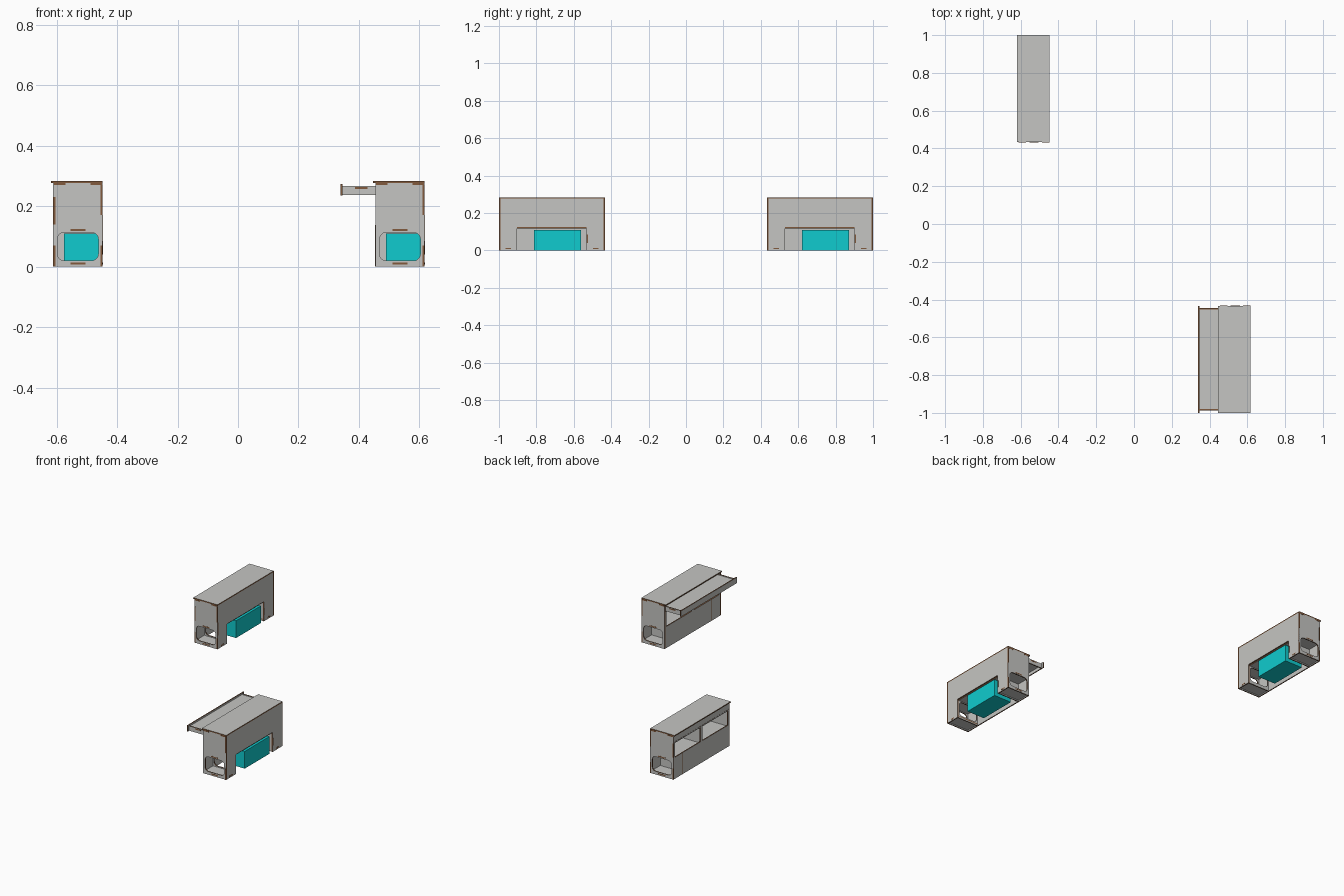
import bpy, bmesh, math
from mathutils import Vector

if "Cube" in bpy.data.objects:
    bpy.data.objects.remove(bpy.data.objects["Cube"])


def mat(name, c):
    m = bpy.data.materials.new(name)
    m.diffuse_color = (*c, 1)
    m.use_nodes = True
    m.node_tree.nodes["Principled BSDF"].inputs["Base Color"].default_value = m.diffuse_color
    return m


GREY = mat("grey board", (0.56, 0.56, 0.54))
BROWN = mat("burnt brown edge", (0.22, 0.10, 0.045))
TEAL = mat("teal", (0.005, 0.60, 0.62))
T = 0.007      # board thickness
D = 0.163      # cabinet depth along x
L = 0.567      # cabinet length along y
H = 0.277      # height below the lid


def rect(a, b, c, d, r=0):
    """Rectangle outline in board coordinates, with optional round corners."""
    if not r:
        return [(a, c), (b, c), (b, d), (a, d)]
    pts = []
    for k, (u, v) in enumerate([(b - r, d - r), (a + r, d - r), (a + r, c + r), (b - r, c + r)]):
        for i in range(6):
            t = math.pi / 2 * (k + i / 5)
            pts.append((u + r * math.cos(t), v + r * math.sin(t)))
    return pts


def board(name, axis, p0, p1, outline, holes=(), mats=(GREY, BROWN)):
    """Flat board across an axis: first colour on the faces, second on the cut edges."""
    def pos(u, v):
        return {'x': (p0, u, v), 'y': (u, p0, v), 'z': (u, v, p0)}[axis]
    n = Vector([float(axis == a) for a in 'xyz'])
    bm = bmesh.new()
    edges = []
    for loop in [outline, *holes]:
        vs = [bm.verts.new(pos(u, v)) for u, v in loop]
        edges += [bm.edges.new((vs[i - 1], vs[i])) for i in range(len(vs))]
    bmesh.ops.triangle_fill(bm, use_beauty=True, use_dissolve=False, edges=edges, normal=n)
    res = bmesh.ops.extrude_face_region(bm, geom=bm.faces[:], use_keep_orig=True)
    bmesh.ops.translate(bm, vec=n * (p1 - p0),
                        verts=[g for g in res['geom'] if isinstance(g, bmesh.types.BMVert)])
    bmesh.ops.recalc_face_normals(bm, faces=bm.faces[:])
    for f in bm.faces:
        f.material_index = 0 if abs(f.normal.dot(n)) > 0.9 else 1
    me = bpy.data.meshes.new(name)
    bm.to_mesh(me)
    bm.free()
    for m in mats:
        me.materials.append(m)
    ob = bpy.data.objects.new(name, me)
    bpy.context.collection.objects.link(ob)
    return ob


def tab(name, axis, p, outline):
    """Brown finger-joint end, showing just proud of a board."""
    board(name + "_joint_tab", axis, p - 0.0008, p + 0.0008, outline, mats=(BROWN, BROWN))


def cabinet(tag, X, y0, slide, seam):
    x0, y1 = X - D, y0 + L
    ym = (y0 + y1) / 2
    c0, c1 = y0 + 0.097, y0 + 0.468      # recess limits
    window = rect(x0 + 0.014, X - 0.014, 0.02, 0.113, 0.022)

    # outer shell
    board(tag + "_lid", 'z', H, H + T, rect(X - 0.171, X, y0, y1))
    for name, y in (("near_end", y0), ("far_end", y1 - T)):
        board(f"{tag}_{name}", 'y', y, y + T, rect(x0, X, 0, H), [window])
    board(tag + "_recessed_side", 'x', X - T, X,
          [(y0 + T, 0), (c0, 0), (c0, 0.125), (c1, 0.125), (c1, 0), (y1 - T, 0),
           (y1 - T, H), (y0 + T, H)])
    board(tag + "_open_side", 'x', x0, x0 + T, rect(y0 + T, y1 - T, 0, 0.235),
          [rect(y0 + 0.018, ym - 0.012, 0.137, 0.228),
           rect(ym + 0.012, y1 - 0.018, 0.137, 0.228)])
    tab(tag + "_panel_seam", 'x', x0, rect(seam - 0.002, seam + 0.002, 0, 0.137))

    # inside boards
    xi, xo = x0 + T, X - T
    board(tag + "_shelf", 'z', 0.118, 0.125, rect(xi, xo, y0 + T, y1 - T))
    board(tag + "_drawer_shelf", 'z', 0.228, 0.235, rect(xi, xo, y0 + T, y1 - T))
    board(tag + "_divider", 'y', ym - T / 2, ym + T / 2, rect(xi, xo, 0.125, 0.228))
    board(tag + "_near_floor", 'z', 0.007, 0.014, rect(xi, xo, y0 + T, c0))
    board(tag + "_far_floor", 'z', 0.007, 0.014, rect(xi, xo, c1, y1 - T))
    board(tag + "_near_inner_wall", 'y', c0 - T, c0, rect(xi, xo, 0, 0.118), [window])
    board(tag + "_far_inner_wall", 'y', c1, c1 + T, rect(xi, xo, 0, 0.118))

    # teal box in the recess
    board(tag + "_box", 'x', X - 0.128, X - 0.001, rect(y0 + 0.188, y0 + 0.438, 0, 0.11),
          mats=(TEAL, TEAL))

    # sliding tray drawer
    f = x0 - slide
    e0, e1 = y0 + 0.013, y1 - 0.013
    ends = (y0, y1) if slide else (y0 + T, y1 - T)
    board(tag + "_drawer_front", 'x', f, f + T, rect(*ends, 0.236, 0.273))
    for name, y in (("near", e0), ("far", e1 - T)):
        board(f"{tag}_drawer_{name}_side", 'y', y, y + T, rect(f + T, f + 0.145, 0.237, 0.267))
    board(tag + "_drawer_floor", 'z', 0.256, 0.263, rect(f + T, f + 0.145, e0 + T, e1 - T))
    for y in (e0, e1):
        tab(tag + "_drawer", 'y', y, rect(f + 0.048, f + 0.09, 0.256, 0.263))

    # joint tabs on the two ends
    xc = (x0 + X) / 2
    for y in (y0, y1):
        for r in (rect(xc - 0.025, xc + 0.025, 0.007, 0.014),
                  rect(xc - 0.025, xc + 0.025, 0.118, 0.125),
                  rect(x0 + 0.002, x0 + 0.04, H - T, H),
                  rect(X - 0.04, X - 0.002, H - T, H),
                  rect(X - T, X, 0, 0.07), rect(X - T, X, 0.17, 0.27)):
            tab(tag + "_end", 'y', y, r)
        if not slide:
            for z0, z1 in ((0, 0.07), (0.14, 0.23)):
                tab(tag + "_end", 'y', y, rect(x0, x0 + T, z0, z1))
    # joint tabs on the recessed side
    for r in (rect(y0, y0 + T, 0.085, 0.17), rect(y1 - T, y1, 0.085, 0.17),
              rect(y0 + 0.035, y0 + 0.065, 0.007, 0.014),
              rect(y1 - 0.065, y1 - 0.035, 0.007, 0.014),
              rect(c1, c1 + T, 0.04, 0.085)):
        tab(tag + "_side", 'x', X, r)


cabinet("closed_cabinet", -0.448, 0.433, 0.0, 0.91)
cabinet("open_cabinet", 0.617, -1.0, 0.115, -0.90)
